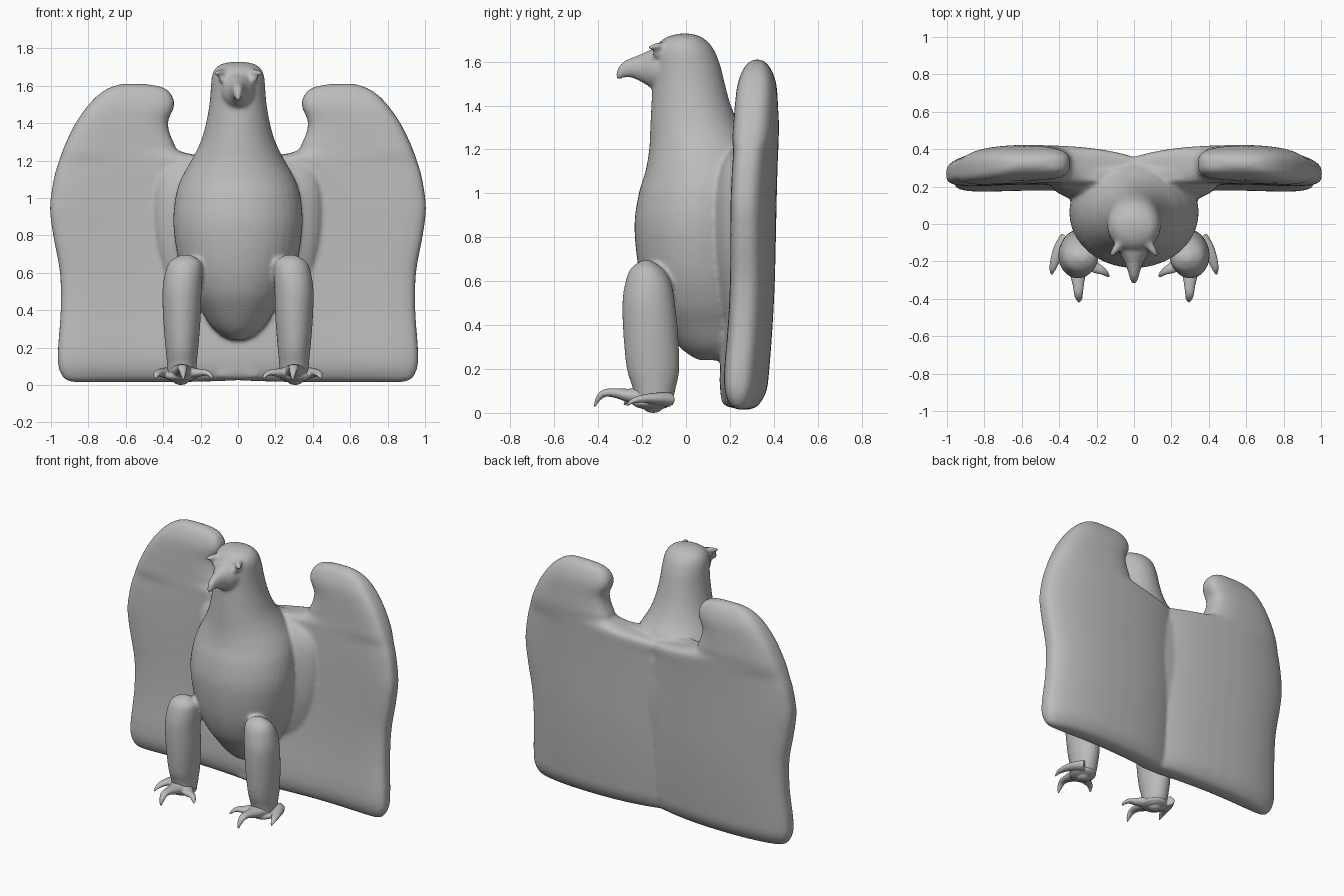
import bpy, bmesh, math
from mathutils import Vector

cube = bpy.data.objects.get("Cube")
if cube:
    bpy.data.objects.remove(cube, do_unlink=True)

grey = bpy.data.materials.new("stone_grey")
grey.use_nodes = True
COLOUR = (0.5, 0.5, 0.5, 1)
grey.diffuse_color = COLOUR
grey.node_tree.nodes["Principled BSDF"].inputs["Base Color"].default_value = COLOUR


def refine(keys, steps=5):
    """Pass a smooth curve through the key rows."""
    rows = []
    for i in range(len(keys) - 1):
        p0, p1, p2, p3 = (keys[min(max(i + k, 0), len(keys) - 1)] for k in (-1, 0, 1, 2))
        for s in range(steps):
            t = s / steps
            rows.append([0.5 * (2 * b + (c - a) * t + (2 * a - 5 * b + 4 * c - d) * t * t
                                + (3 * b - a - 3 * c + d) * t ** 3)
                         for a, b, c, d in zip(p0, p1, p2, p3)])
    return rows + [list(keys[-1])]


def loft(name, keys, place, power=1.0, sides=40):
    """Skin rings (s, min a, max a, min b, max b); place maps (s, a, b) to a point."""
    bm = bmesh.new()
    rings = []
    for s, a0, a1, b0, b1 in refine(keys):
        ring = []
        for i in range(sides):
            t = math.tau * i / sides
            c, n = math.cos(t), math.sin(t)
            c = math.copysign(abs(c) ** power, c)
            n = math.copysign(abs(n) ** power, n)
            p = place(s, (a0 + a1) / 2 + c * (a1 - a0) / 2, (b0 + b1) / 2 + n * (b1 - b0) / 2)
            ring.append(bm.verts.new(p))
        rings.append(ring)
    for lo, hi in zip(rings, rings[1:]):
        for i in range(sides):
            j = (i + 1) % sides
            bm.faces.new((lo[i], lo[j], hi[j], hi[i]))
    bm.faces.new(rings[0])
    bm.faces.new(rings[-1])
    bmesh.ops.recalc_face_normals(bm, faces=bm.faces)
    return finish(name, bm)


def finish(name, bm):
    mesh = bpy.data.meshes.new(name)
    bm.to_mesh(mesh)
    bm.free()
    mesh.materials.append(grey)
    obj = bpy.data.objects.new(name, mesh)
    bpy.context.collection.objects.link(obj)
    return obj


def ball(name, centre, size, turn=(0, 0, 0)):
    bm = bmesh.new()
    bmesh.ops.create_uvsphere(bm, u_segments=24, v_segments=16, radius=1)
    obj = finish(name, bm)
    obj.location, obj.scale, obj.rotation_euler = centre, size, turn
    return obj


def join(name, parts):
    bpy.ops.object.select_all(action="DESELECT")
    for p in parts:
        p.select_set(True)
    bpy.context.view_layer.objects.active = parts[0]
    bpy.ops.object.join()
    bpy.ops.object.transform_apply(location=True, rotation=True, scale=True)
    parts[0].name = name
    return parts[0]


def fuse(obj, voxel, rounds):
    """Melt overlapping parts into one soft skin."""
    bpy.context.view_layer.objects.active = obj
    mod = obj.modifiers.new("fuse", "REMESH")
    mod.mode, mod.voxel_size, mod.use_smooth_shade = "VOXEL", voxel, True
    soft = obj.modifiers.new("soften", "SMOOTH")
    soft.factor, soft.iterations = 0.5, rounds
    for m in ("fuse", "soften"):
        bpy.ops.object.modifier_apply(modifier=m)
    obj.data.materials.clear()
    obj.data.materials.append(grey)
    for f in obj.data.polygons:
        f.use_smooth = True
        f.material_index = 0


def upright(z, x, y):
    return (x, y, z)


# Torso, neck and head: z, half width, front, back
torso = [(.24, .03, .06, .2), (.26, .08, .02, .28), (.31, .14, -.04, .3), (.4, .2, -.11, .32),
         (.5, .26, -.17, .34), (.65, .315, -.215, .35), (.85, .345, -.235, .355),
         (1.0, .335, -.215, .36), (1.1, .305, -.185, .355), (1.2, .25, -.168, .32),
         (1.3, .2, -.163, .25), (1.4, .171, -.158, .205), (1.5, .153, -.153, .177),
         (1.58, .146, -.15, .157), (1.65, .14, -.145, .13), (1.69, .122, -.12, .1),
         (1.715, .09, -.08, .065), (1.728, .03, -.03, .02)]
parts = [loft("torso", [(z, -w, w, f, b) for z, w, f, b in torso], upright)]

# Soft web between flanks and wings
parts.append(loft("flank_web", [(z, -w, w, .27 - d, .27 + d * .5) for z, w, d in
                                [(.3, .2, .06), (.45, .34, .12), (.7, .43, .17), (.95, .45, .18),
                                 (1.12, .42, .14), (1.23, .32, .05)]], upright))

# Beak, running forwards: y, half width, bottom, top
beak = [(-.05, .1, 1.5, 1.67), (-.14, .085, 1.478, 1.662), (-.2, .052, 1.505, 1.637),
        (-.25, .034, 1.527, 1.618), (-.285, .025, 1.525, 1.603), (-.308, .017, 1.516, 1.578),
        (-.32, .008, 1.516, 1.55)]
parts.append(loft("beak", [(y, -w, w, b, t) for y, w, b, t in beak],
                  lambda y, x, z: (x, y, z)))

# Wings: z, inner edge, outer edge, centre y, half thickness
wing = [(.015, .3, .88, .27, .02), (.035, -.1, .93, .27, .06), (.1, -.1, .96, .275, .092),
        (.2, -.1, .962, .28, .1), (.4, -.1, .948, .295, .1), (.6, -.1, .952, .305, .1),
        (.8, -.1, .988, .31, .1), (.95, -.1, 1.005, .313, .1), (1.1, -.1, .985, .317, .1),
        (1.18, -.1, .963, .32, .1), (1.24, .28, .942, .322, .1), (1.3, .345, .918, .325, .1),
        (1.4, .375, .868, .325, .095), (1.49, .342, .805, .325, .088),
        (1.55, .355, .748, .325, .07), (1.59, .4, .685, .325, .045), (1.61, .5, .62, .325, .015)]
leg = [(.02, .24, .36, -.2, -.09), (.06, .225, .375, -.23, -.06), (.12, .22, .38, -.245, -.045),
       (.2, .212, .388, -.27, -.03), (.35, .2, .4, -.285, -.035), (.5, .195, .404, -.29, -.05),
       (.6, .19, .39, -.275, -.07), (.66, .2, .365, -.25, -.11), (.695, .25, .31, -.2, -.16)]
for side, word in ((1, "left"), (-1, "right")):
    def swept(z, x, y, side=side):
        return (side * x, y - .045 * ((x - .5) / .5) ** 2, z)

    def mirrored(z, x, y, side=side):
        return (side * x, y, z)
    parts.append(loft(word + "_wing", [(z, a, b, c - h, c + h) for z, a, b, c, h in wing],
                      swept, power=.62, sides=72))
    parts.append(loft(word + "_leg", leg, mirrored))
    # Brow ridge and eye
    parts.append(ball(word + "_brow", (side * .085, -.115, 1.672), (.022, .075, .018),
                      (.12, 0, side * .6)))
    parts.append(ball(word + "_eye", (side * .085, -.13, 1.635), (.022, .022, .018)))
body = join("body", parts)
fuse(body, .0105, 9)


def claw(name, keys, side):
    """Tapered toe along a path of (x, y, z, radius)."""
    rows = refine(keys)
    bm = bmesh.new()
    rings = []
    for i, (x, y, z, r) in enumerate(rows):
        ahead = Vector(rows[min(i + 1, len(rows) - 1)][:3])
        behind = Vector(rows[max(i - 1, 0)][:3])
        along = (ahead - behind).normalized()
        across = along.cross(Vector((0, 0, 1))).normalized()
        up = across.cross(along)
        ring = []
        for k in range(14):
            t = math.tau * k / 14
            p = Vector((x, y, z)) + across * r * math.cos(t) + up * r * .7 * math.sin(t)
            ring.append(bm.verts.new((side * p.x, p.y, p.z)))
        rings.append(ring)
    for lo, hi in zip(rings, rings[1:]):
        for k in range(14):
            j = (k + 1) % 14
            bm.faces.new((lo[k], lo[j], hi[j], hi[k]))
    bm.faces.new(rings[0])
    bm.faces.new(rings[-1])
    bmesh.ops.recalc_face_normals(bm, faces=bm.faces)
    return finish(name, bm)


# Feet: a flat pad with three hooked toes
toes = {"middle_toe": [(.3, -.17, .075, .07), (.3, -.25, .078, .048), (.298, -.32, .09, .032),
                       (.297, -.37, .09, .025), (.294, -.4, .065, .018), (.293, -.418, .025, .005)],
        "outer_toe": [(.35, -.08, .06, .05), (.39, -.13, .065, .04), (.42, -.19, .065, .028),
                      (.435, -.24, .055, .018), (.443, -.275, .03, .004)],
        "inner_toe": [(.27, -.18, .06, .05), (.21, -.23, .065, .032), (.17, -.25, .065, .022),
                      (.145, -.27, .05, .014), (.135, -.287, .03, .004)]}
for side, word in ((1, "left"), (-1, "right")):
    foot = [claw(n, k, side) for n, k in toes.items()]
    foot.append(ball("pad", (side * .305, -.155, .045), (.085, .09, .03)))
    foot.append(ball("heel", (side * .305, -.15, .02), (.04, .04, .02)))
    fuse(join(word + "_foot", foot), .006, 3)
